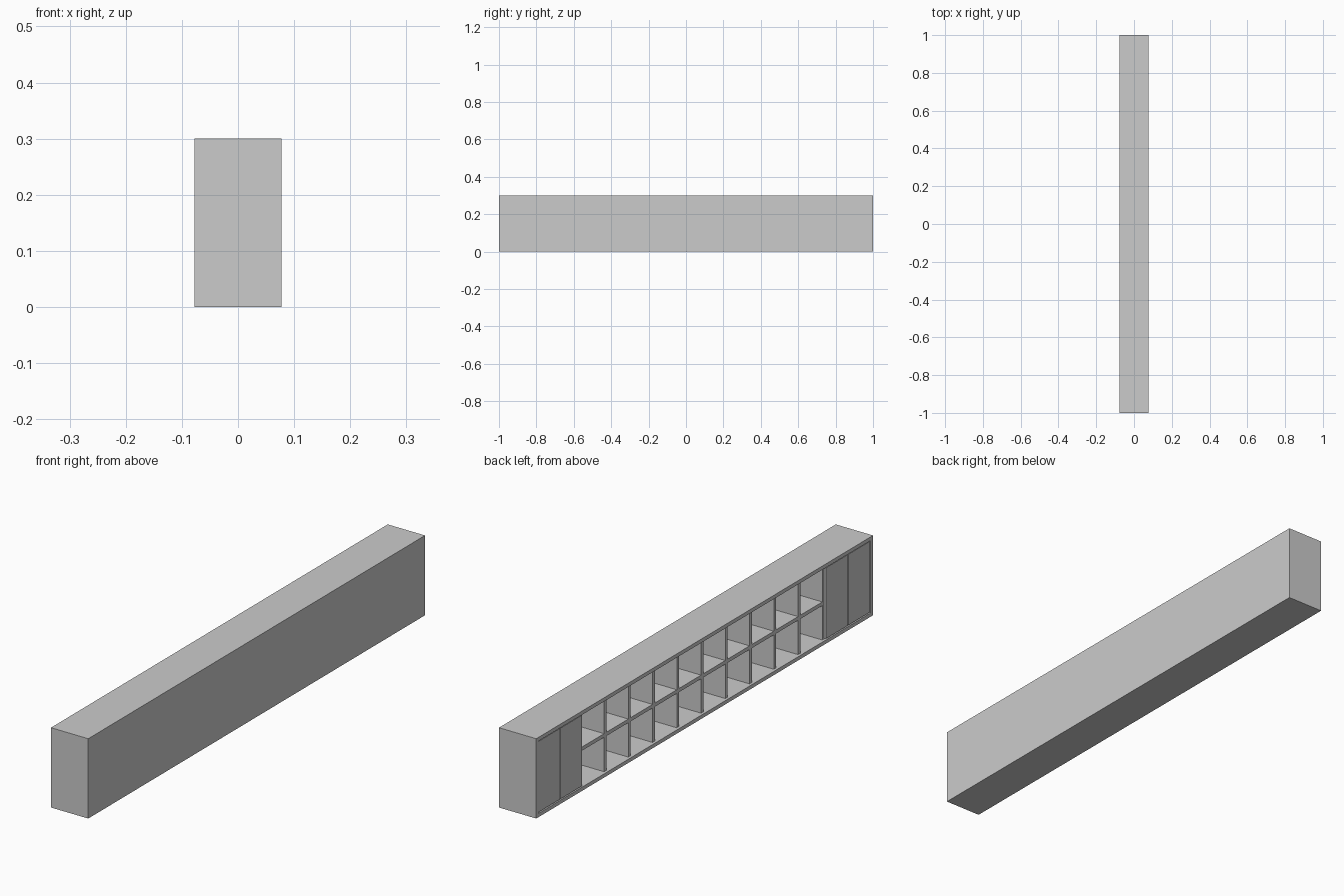
import bpy, bmesh
from mathutils import Vector

if "Cube" in bpy.data.objects:
    bpy.data.objects.remove(bpy.data.objects["Cube"])

W, L, H = 0.155, 2.0, 0.30      # overall depth, length, height
T = 0.014                       # panel thickness
FRONT = -W / 2                  # open side faces -x
RECESS = 0.010                  # dividers sit back from the rim
BACK = W / 2 - T                # inner face of the back panel


def box(name, lo, hi):
    lo, hi = Vector(lo), Vector(hi)
    bm = bmesh.new()
    bmesh.ops.create_cube(bm, size=1)
    bmesh.ops.scale(bm, vec=hi - lo, verts=bm.verts)
    bmesh.ops.translate(bm, vec=(lo + hi) / 2, verts=bm.verts)
    mesh = bpy.data.meshes.new(name)
    bm.to_mesh(mesh)
    bm.free()
    obj = bpy.data.objects.new(name, mesh)
    bpy.context.collection.objects.link(obj)
    return obj


# Carcass: one box hollowed from its open side
carcass = box("carcass", (-W / 2, -L / 2, 0), (W / 2, L / 2, H))
bm = bmesh.new()
bm.from_mesh(carcass.data)
bm.normal_update()
opening = min(bm.faces, key=lambda f: f.calc_center_median().x)
bmesh.ops.inset_region(bm, faces=[opening], thickness=T, use_even_offset=True)
pocket = bmesh.ops.extrude_face_region(bm, geom=[opening])
if opening.is_valid:
    bmesh.ops.delete(bm, geom=[opening], context='FACES_ONLY')
verts = [g for g in pocket["geom"] if isinstance(g, bmesh.types.BMVert)]
bmesh.ops.translate(bm, vec=(BACK - FRONT, 0, 0), verts=verts)
bmesh.ops.recalc_face_normals(bm, faces=bm.faces)
bm.to_mesh(carcass.data)
bm.free()

# Upright dividers forming ten columns
SPAN, COLUMNS = 0.72, 10
for i in range(COLUMNS + 1):
    y = -SPAN + 2 * SPAN * i / COLUMNS
    box(f"divider_{i}", (FRONT + RECESS, y - T / 2, T), (BACK, y + T / 2, H - T))

# Middle shelf, one board per column
for i in range(COLUMNS):
    y0 = -SPAN + 2 * SPAN * i / COLUMNS + T / 2
    y1 = -SPAN + 2 * SPAN * (i + 1) / COLUMNS - T / 2
    box(f"shelf_{i}", (FRONT + RECESS, y0, H / 2 - T / 2), (BACK, y1, H / 2 + T / 2))

# Pair of doors at each end
for side, name in ((1, "back"), (-1, "front")):
    for k, (a, b) in enumerate(((0.724, 0.852), (0.856, 0.983))):
        y0, y1 = sorted((side * a, side * b))
        box(f"door_{name}_{k}", (FRONT + 0.002, y0, T + 0.003),
            (FRONT + 0.016, y1, H - T - 0.003))
